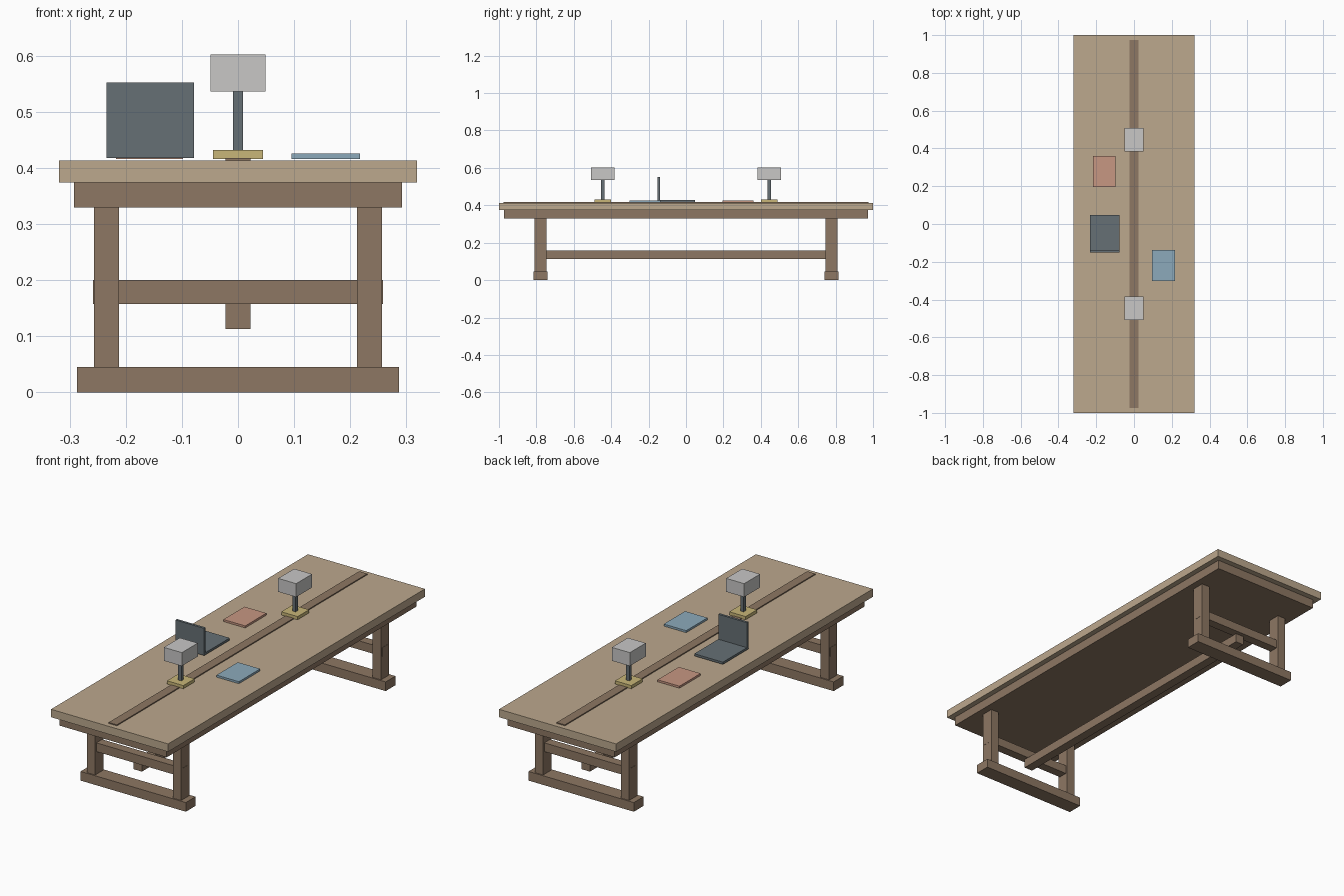
import bpy

if "Cube" in bpy.data.objects:
    bpy.data.objects.remove(bpy.data.objects["Cube"])


def srgb(r, g, b):
    f = lambda c: c / 12.92 if c <= 0.04045 else ((c + 0.055) / 1.055) ** 2.4
    return [f(c / 255) for c in (r, g, b)] + [1.0]


def material(name, rgb):
    m = bpy.data.materials.new(name)
    m.diffuse_color = srgb(*rgb)
    m.use_nodes = True
    m.node_tree.nodes["Principled BSDF"].inputs["Base Color"].default_value = m.diffuse_color
    return m


light_wood = material("light wood", (188, 168, 141))
dark_wood = material("dark wood", (141, 119, 99))
slate = material("slate grey", (102, 112, 117))
white = material("pale grey", (200, 199, 198))
brass = material("brass yellow", (200, 182, 120))
red = material("dusty red", (199, 151, 130))
blue = material("soft blue", (140, 170, 187))


def box(name, x, y, z, mat):
    """Box from (min, max) ranges along each axis."""
    mesh = bpy.data.meshes.new(name)
    v = [(a, b, c) for a in x for b in y for c in z]
    f = [(0, 1, 3, 2), (4, 6, 7, 5), (0, 4, 5, 1), (2, 3, 7, 6), (0, 2, 6, 4), (1, 5, 7, 3)]
    mesh.from_pydata(v, [], f)
    mesh.materials.append(mat)
    ob = bpy.data.objects.new(name, mesh)
    bpy.context.collection.objects.link(ob)
    return ob


def span(centre, half):
    return (centre - half, centre + half)


# Table top, apron and centre inlay
box("table_top", span(0, 0.319), span(0, 1.0), (0.374, 0.413), light_wood)
box("apron", span(0, 0.292), span(0, 0.972), (0.329, 0.374), dark_wood)
box("centre_inlay", span(0, 0.0225), span(0, 0.975), (0.411, 0.418), dark_wood)

# Two trestles joined by a long stretcher
for side, y in (("front", -0.778), ("back", 0.778)):
    box(side + "_foot", span(0, 0.287), span(y, 0.038), (0, 0.045), dark_wood)
    box(side + "_cross_rail", span(0, 0.258), span(y, 0.0225), (0.157, 0.200), dark_wood)
    for hand, x in (("left", -0.2345), ("right", 0.2345)):
        box(f"{side}_{hand}_leg", span(x, 0.0225), span(y, 0.032), (0.045, 0.329), dark_wood)
box("stretcher", span(0, 0.0225), span(0, 0.78), (0.113, 0.157), dark_wood)

# Two desk lamps
for side, y in (("front", -0.445), ("back", 0.445)):
    box(side + "_lamp_base", span(0, 0.0445), span(y, 0.0445), (0.416, 0.432), brass)
    box(side + "_lamp_post", span(0, 0.009), span(y, 0.009), (0.432, 0.536), slate)
    box(side + "_lamp_shade", span(0, 0.049), span(y, 0.062), (0.536, 0.602), white)

# Laptop
box("laptop_base", (-0.234, -0.078), (-0.152, 0.047), (0.418, 0.429), slate)
box("laptop_screen", (-0.234, -0.078), (-0.152, -0.140), (0.429, 0.552), slate)

# Books
box("red_book", (-0.217, -0.098), (0.196, 0.361), (0.416, 0.426), red)
box("blue_book", (0.095, 0.217), (-0.303, -0.137), (0.416, 0.426), blue)
